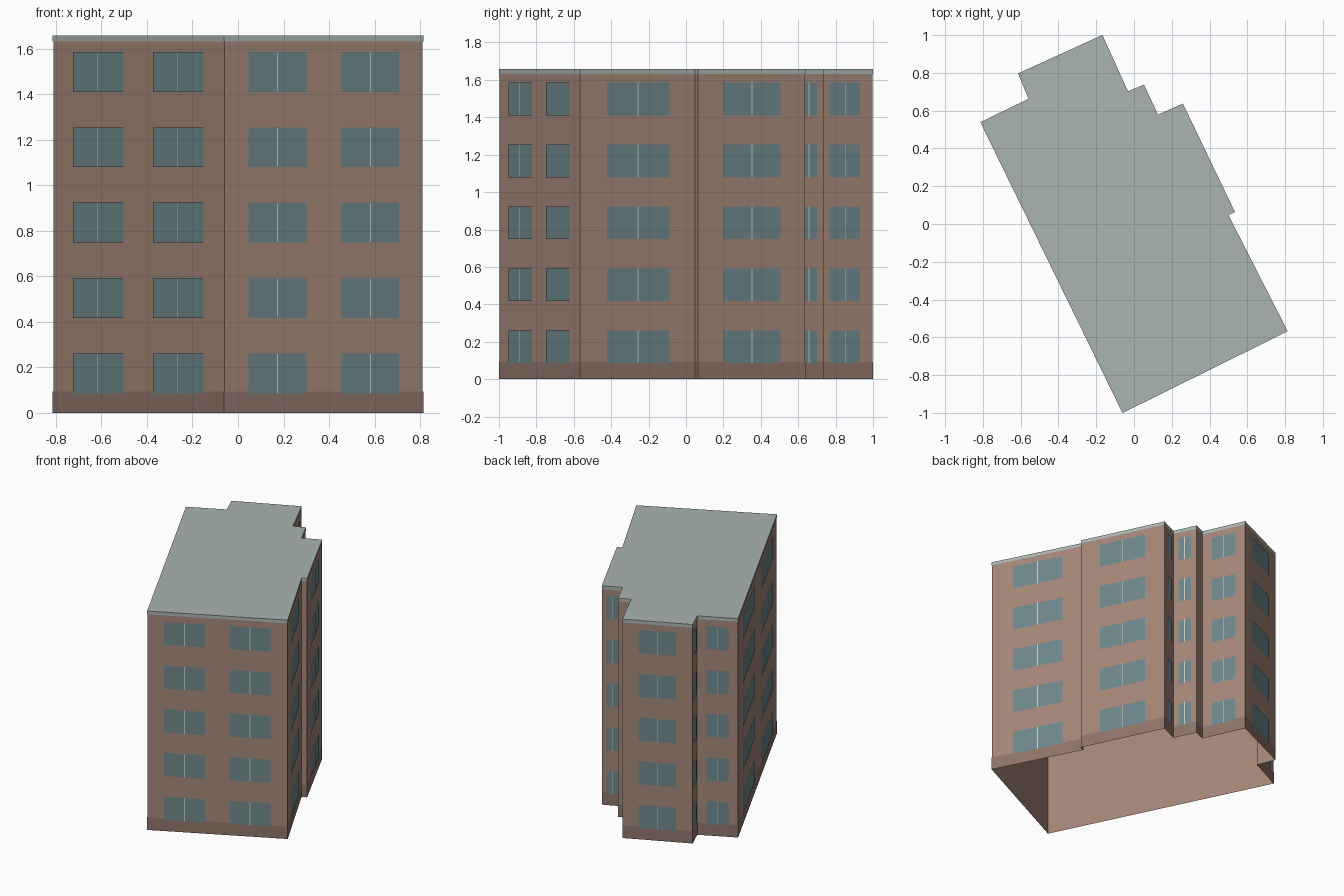
import bpy
from mathutils import Vector

if "Cube" in bpy.data.objects:
    bpy.data.objects.remove(bpy.data.objects["Cube"])

# Footprint corners, counter-clockwise, starting at the front tip
PLAN = [Vector(p) for p in (
    (-0.06, -0.998), (0.811, -0.567), (0.497, 0.049), (0.532, 0.064),
    (0.258, 0.635), (0.126, 0.576), (0.052, 0.735), (-0.033, 0.70),
    (-0.168, 0.998), (-0.611, 0.796), (-0.556, 0.662), (-0.811, 0.538))]
HEIGHT, PLINTH, EAVE = 1.657, 0.093, 1.632
N = len(PLAN)


def material(name, rgb):
    m = bpy.data.materials.new(name)
    m.diffuse_color = (*rgb, 1)
    m.use_nodes = True
    m.node_tree.nodes["Principled BSDF"].inputs["Base Color"].default_value = m.diffuse_color
    return m


WALL = material("wall", (0.37, 0.24, 0.185))
BASE = material("plinth", (0.27, 0.175, 0.14))
ROOF = material("roof", (0.40, 0.46, 0.44))
GLASS = material("glass", (0.155, 0.24, 0.26))
BAR = material("window_bar", (0.6, 0.6, 0.56))


def make(name, verts, faces, mat):
    me = bpy.data.meshes.new(name)
    me.from_pydata(verts, [], faces)
    me.materials.append(mat)
    bpy.context.collection.objects.link(bpy.data.objects.new(name, me))


def normal(i):
    e = PLAN[(i + 1) % N] - PLAN[i % N]
    return Vector((e.y, -e.x)).normalized()


def outline(d):
    """Footprint pushed outward by d with mitred corners."""
    pts = []
    for i, p in enumerate(PLAN):
        a, b = normal(i - 1), normal(i)
        pts.append(p + (a + b) * d / (1 + a.dot(b)))
    return pts


def band(name, d, z0, z1, mat, cap=False):
    """Ring of wall quads, optionally closed on top."""
    pts = outline(d)
    verts = [(p.x, p.y, z) for z in (z0, z1) for p in pts]
    faces = [(i, (i + 1) % N, N + (i + 1) % N, N + i) for i in range(N)]
    if cap:
        faces.append(tuple(range(N, 2 * N)))
    make(name, verts, faces, mat)


# Shell open at the bottom, plinth strip and roof with its edge strip
band("walls", 0, 0, HEIGHT - 0.001, WALL)
band("plinth", 0.002, 0, PLINTH, BASE)
band("roof", 0.002, EAVE, HEIGHT, ROOF, cap=True)

# Windows: (centre, width) as fractions of each wall
ONE = [(0.5, 0.54)]
TWO = [(0.266, 0.29), (0.734, 0.29)]
LAYOUT = {0: TWO, 1: ONE, 3: ONE, 4: ONE, 5: ONE, 7: ONE,
          8: ONE, 9: ONE, 10: ONE, 11: TWO}


def panel(verts, faces, wall, u, w, z0, z1, d):
    """Upright quad on a wall; u and w in model units along it."""
    a = PLAN[wall]
    t = (PLAN[(wall + 1) % N] - a).normalized()
    off = normal(wall) * d
    p, q = a + t * (u - w / 2) + off, a + t * (u + w / 2) + off
    k = len(verts)
    verts += [(p.x, p.y, z0), (q.x, q.y, z0), (q.x, q.y, z1), (p.x, p.y, z1)]
    faces.append((k, k + 1, k + 2, k + 3))


glass, bars = ([], []), ([], [])
for wall, spots in LAYOUT.items():
    length = (PLAN[(wall + 1) % N] - PLAN[wall]).length
    for centre, width in spots:
        for floor in range(5):
            z = 0.086 + 0.331 * floor
            panel(*glass, wall, centre * length, width * length, z, z + 0.175, 0.004)
            panel(*bars, wall, centre * length, 0.005, z, z + 0.175, 0.006)
make("window_panes", *glass, GLASS)
make("window_bars", *bars, BAR)
